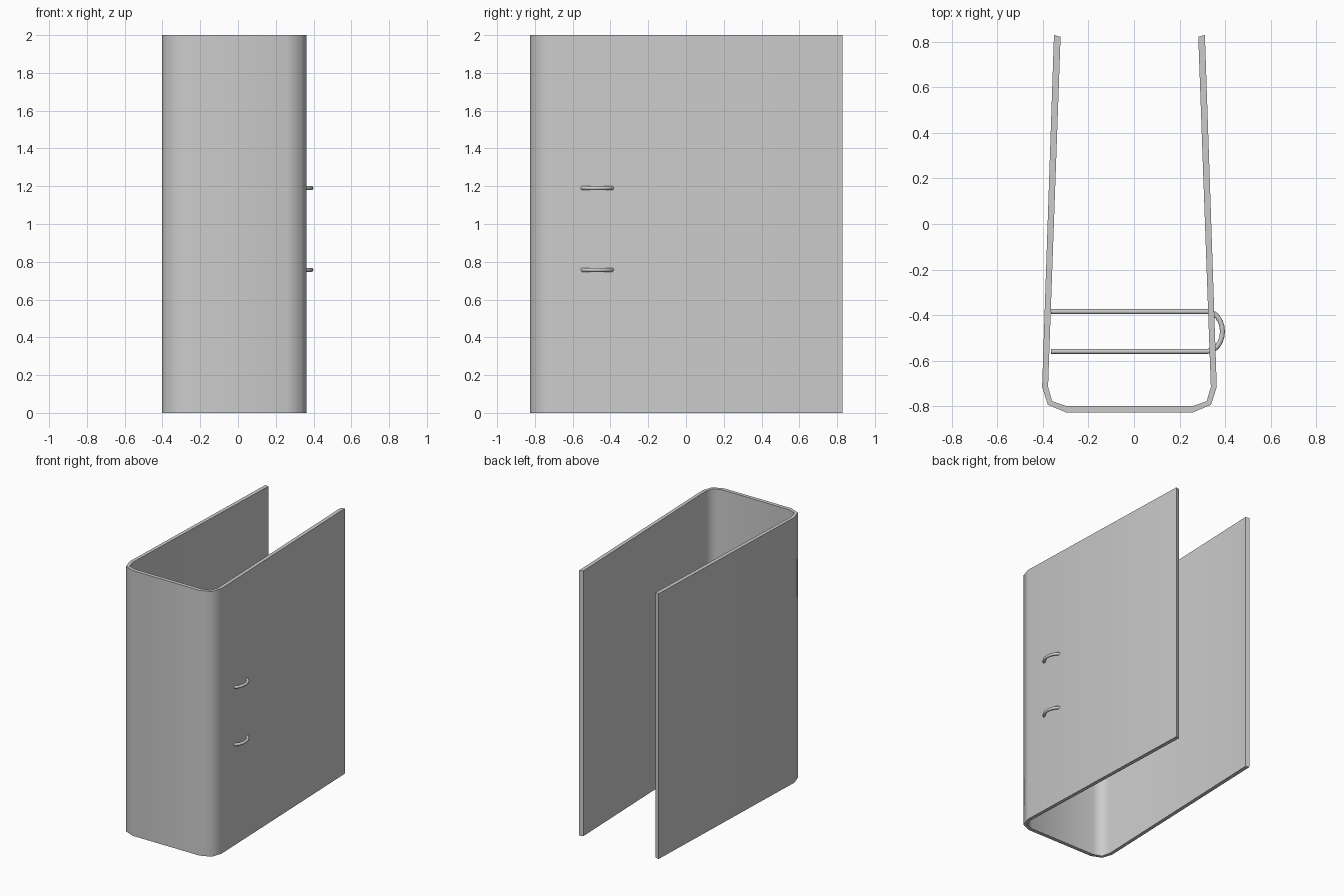
import bpy, bmesh, math
from mathutils import Vector

cube = bpy.data.objects.get("Cube")
if cube:
    bpy.data.objects.remove(cube, do_unlink=True)

grey = bpy.data.materials.new("plain grey")
grey.use_nodes = True
colour = (0.6, 0.6, 0.6, 1)
grey.diffuse_color = colour
grey.node_tree.nodes["Principled BSDF"].inputs["Base Color"].default_value = colour

CENTRE = -0.02   # middle of the spine
HEIGHT = 2.0


def finish(bm, name, angle):
    bmesh.ops.recalc_face_normals(bm, faces=bm.faces)
    mesh = bpy.data.meshes.new(name)
    bm.to_mesh(mesh)
    bm.free()
    mesh.materials.append(grey)
    obj = bpy.data.objects.new(name, mesh)
    bpy.context.collection.objects.link(obj)
    bpy.ops.object.select_all(action='DESELECT')
    obj.select_set(True)
    bpy.context.view_layer.objects.active = obj
    bpy.ops.object.shade_smooth_by_angle(angle=math.radians(angle))
    return obj


# Folded cover: pairs of outer and inner outline points, mirrored across the spine
outer = [(0.331, 0.829), (0.383, -0.715), (0.358, -0.793), (0.279, -0.826)]
inner = [(0.302, 0.821), (0.357, -0.715), (0.339, -0.777), (0.279, -0.798)]


def mirrored(side):
    return side + [(-x, y) for x, y in reversed(side)]


bm = bmesh.new()
rails = [[bm.verts.new((CENTRE + x, y, z)) for x, y in mirrored(side)]
         for side, z in ((outer, 0), (inner, 0), (inner, HEIGHT), (outer, HEIGHT))]
for a, b in zip(rails, rails[1:] + rails[:1]):
    for i in range(len(a) - 1):
        bm.faces.new((a[i], a[i + 1], b[i + 1], b[i]))
for end in (0, -1):
    bm.faces.new([rail[end] for rail in rails])
finish(bm, "folded_cover", 60)


# Ring rods: a round tube swept along two straight legs and a rounded bend
def ring(name, z, radius=0.011, sides=12, steps=12):
    mid_y, half, bend_x, bend = -0.4715, 0.0875, 0.32, 0.068
    path = [Vector((-0.365, mid_y - half, z))]
    for i in range(steps + 1):
        t = math.pi * (i / steps - 0.5)
        path.append(Vector((bend_x + bend * math.cos(t), mid_y + half * math.sin(t), z)))
    path.append(Vector((-0.365, mid_y + half, z)))
    bm = bmesh.new()
    loops = []
    for i, p in enumerate(path):
        along = (path[min(i + 1, len(path) - 1)] - path[max(i - 1, 0)]).normalized()
        across = along.cross(Vector((0, 0, 1)))
        loop = []
        for k in range(sides):
            a = math.tau * k / sides
            loop.append(bm.verts.new(p + radius * (across * math.cos(a) + Vector((0, 0, math.sin(a))))))
        loops.append(loop)
    for a, b in zip(loops, loops[1:]):
        for k in range(sides):
            n = (k + 1) % sides
            bm.faces.new((a[k], a[n], b[n], b[k]))
    bm.faces.new(loops[0])
    bm.faces.new(loops[-1])
    finish(bm, name, 40)


for name, z in (("lower_ring", 0.757), ("upper_ring", 1.19)):
    ring(name, z)
